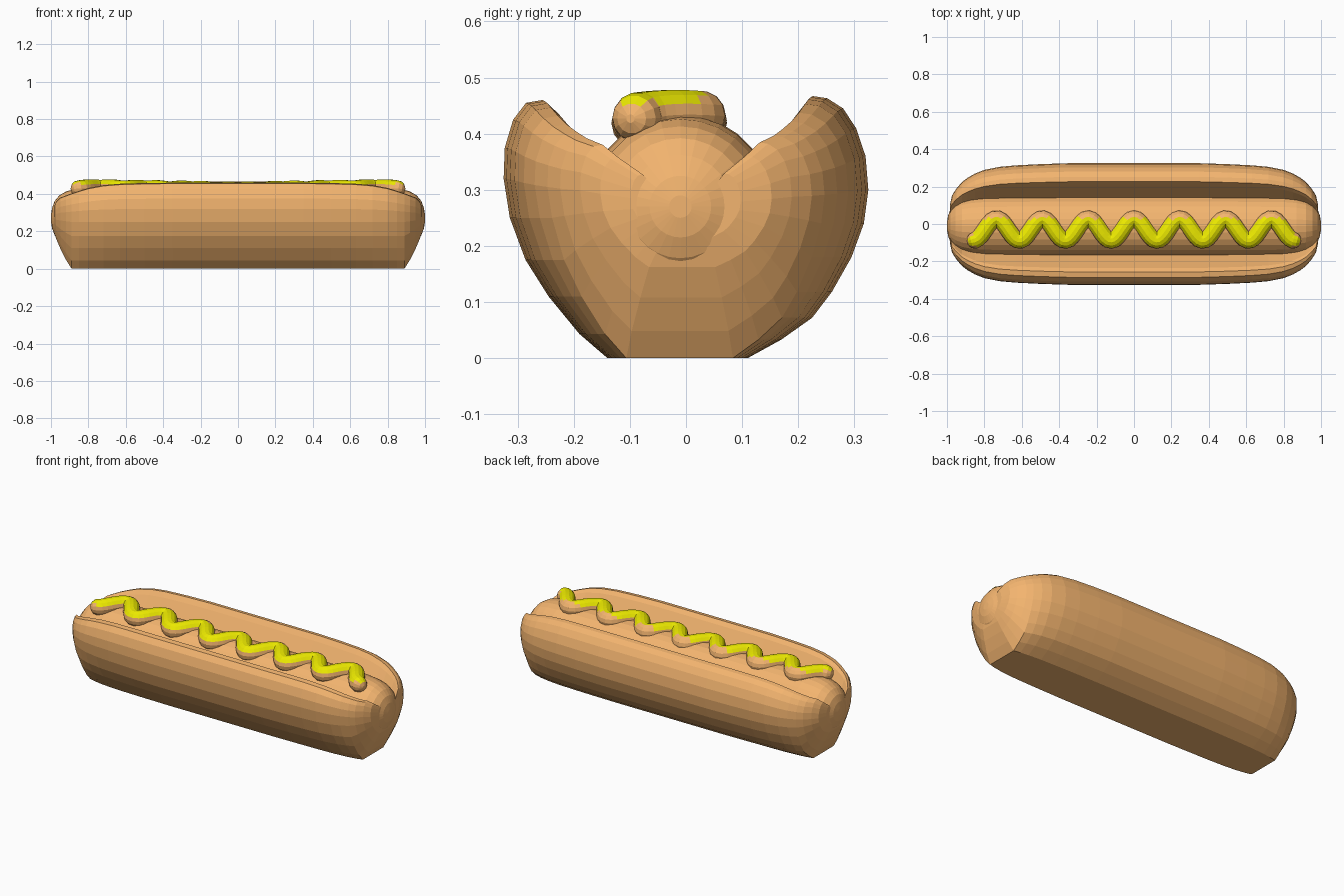
import bpy, bmesh, math
from mathutils import Vector

if "Cube" in bpy.data.objects:
    bpy.data.objects.remove(bpy.data.objects["Cube"])


def material(name, color):
    m = bpy.data.materials.new(name)
    m.diffuse_color = (*color, 1)
    m.use_nodes = True
    m.node_tree.nodes["Principled BSDF"].inputs["Base Color"].default_value = m.diffuse_color
    return m


BREAD = material("bread_tan", (0.9, 0.46, 0.16))
MUSTARD = material("mustard_yellow", (0.85, 0.83, 0.0))


def loft(name, rings, mats):
    """Bridge closed rings of equal length and cap both ends."""
    bm = bmesh.new()
    loops = [[bm.verts.new(p) for p in ring] for ring in rings]
    n = len(loops[0])
    for a, b in zip(loops, loops[1:]):
        for i in range(n):
            bm.faces.new((a[i], a[(i + 1) % n], b[(i + 1) % n], b[i]))
    bm.faces.new(loops[0])
    bm.faces.new(loops[-1])
    bmesh.ops.recalc_face_normals(bm, faces=bm.faces)
    me = bpy.data.meshes.new(name)
    bm.to_mesh(me)
    bm.free()
    for m in mats:
        me.materials.append(m)
    ob = bpy.data.objects.new(name, me)
    bpy.context.collection.objects.link(ob)
    return ob


def mirrored(half):
    """Stations from the middle outward -> full list along x."""
    return [(-s[0], *s[1:]) for s in reversed(half)] + half


# Bun: V-opened cross-section (y, z), tapered towards both ends
bun_profile = [
    (-0.14, 0), (0.11, 0), (0.17, 0.033), (0.225, 0.072), (0.26, 0.118), (0.295, 0.18),
    (0.317, 0.24), (0.325, 0.30), (0.32, 0.36), (0.303, 0.41), (0.28, 0.445), (0.252, 0.463),
    (0.226, 0.467), (0.205, 0.44), (0.14, 0.335), (0.09, 0.22), (0, 0.16), (-0.11, 0.22),
    (-0.172, 0.335), (-0.235, 0.44), (-0.256, 0.46), (-0.285, 0.455), (-0.308, 0.425),
    (-0.323, 0.375), (-0.325, 0.32), (-0.314, 0.25), (-0.286, 0.175), (-0.245, 0.11),
    (-0.19, 0.043)]
# x, width scale, scale below the middle, scale above the middle
bun_half = [(0.15, 1, 1, 1), (0.35, 1, 1, 1), (0.5, 0.985, 1, 0.99), (0.63, 0.965, 1, 0.97),
            (0.72, 0.94, 1, 0.93), (0.8, 0.89, 1, 0.85), (0.85, 0.83, 1, 0.77),
            (0.89, 0.76, 1, 0.7), (0.92, 0.69, 0.82, 0.64), (0.95, 0.58, 0.6, 0.58),
            (0.973, 0.47, 0.4, 0.46), (0.985, 0.3, 0.22, 0.3)]
MID = 0.27
loft("bun", [[(x, y * w, MID + (z - MID) * (t if z > MID else b)) for y, z in bun_profile]
             for x, w, b, t in mirrored(bun_half)], [BREAD])

# Sausage: round with blunt domed ends
sausage_half = [(0.25, 0.165), (0.55, 0.165), (0.8, 0.163), (0.87, 0.156), (0.92, 0.143),
                (0.955, 0.122), (0.98, 0.092), (0.994, 0.055), (1.0, 0.02)]
loft("sausage", [[(x, -0.01 + r * math.cos(a), MID + r * math.sin(a))
                  for a in (math.tau * i / 28 for i in range(28))]
                 for x, r in mirrored(sausage_half)], [BREAD])


# Sauce: wavy bead along the sausage, yellow only on its crest
def wave(x):
    y = -0.03 + 0.058 * math.cos(math.tau * x / 0.245)
    z = 0.422 + 0.012 * min(1, abs(x) / 0.7) - 1.2 * (y + 0.02) ** 2
    return Vector((x, y, z))


rings = []
STEPS, HALF = 112, 0.85
for k in range(-3, STEPS + 4):
    i = min(max(k, 0), STEPS)
    x = -HALF + 2 * HALF * i / STEPS
    over = k - i                       # rounded end caps
    c = wave(x)
    tan = (wave(x + 0.002) - wave(x - 0.002)).normalized()
    side = Vector((0, 0, 1)).cross(tan).normalized()
    up = tan.cross(side)
    ang = abs(over) / 3 * 1.4
    r = 0.045 * math.cos(ang)
    c = c + tan * math.copysign(0.045 * math.sin(ang), over)
    rings.append([c + side * r * math.cos(a) + up * r * math.sin(a)
                  for a in (math.tau * j / 14 for j in range(14))])
sauce = loft("sauce", rings, [BREAD, MUSTARD])
for p in sauce.data.polygons:
    if p.normal.z > 0.6 and p.center.y < 0.03:
        p.material_index = 1
